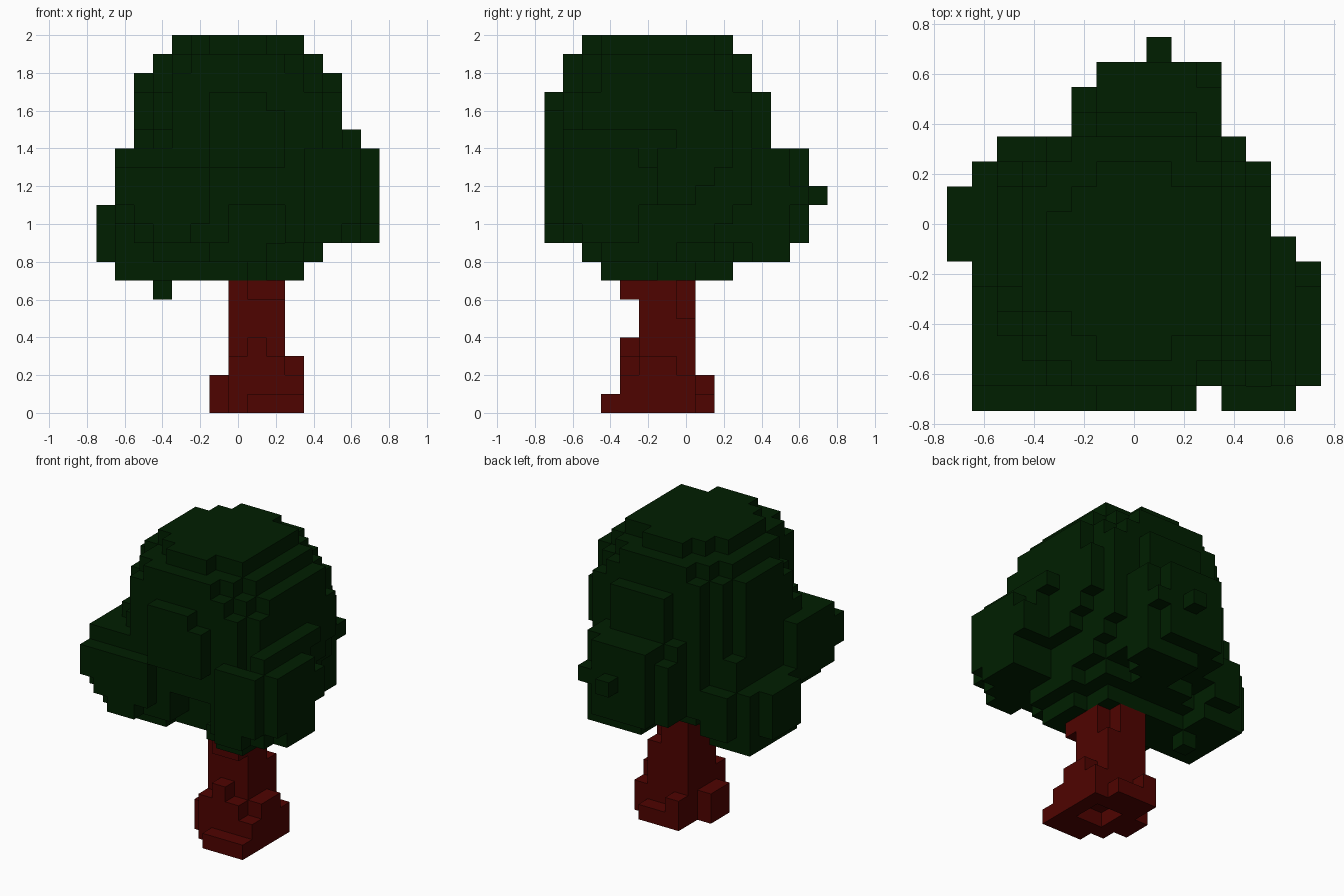
import bpy, bmesh
from mathutils import Vector

if "Cube" in bpy.data.objects:
    bpy.data.objects.remove(bpy.data.objects["Cube"])

S = 0.1  # voxel size; x and y cells are centred on multiples of S, z cells start at 0


def fill(boxes):
    """Cells inside inclusive boxes (x0, x1, y0, y1, z0, z1)."""
    cells = set()
    for x0, x1, y0, y1, z0, z1 in boxes:
        cells |= {(x, y, z) for x in range(x0, x1 + 1)
                  for y in range(y0, y1 + 1) for z in range(z0, z1 + 1)}
    return cells


def voxel_object(name, cells, color):
    """Skin a set of cells with its outer faces, merging flat areas."""
    bm = bmesh.new()
    for c in cells:
        centre = Vector((c[0], c[1], c[2] + 0.5))
        for axis in range(3):
            for sign in (-1, 1):
                n = [0, 0, 0]
                n[axis] = sign
                if tuple(a + b for a, b in zip(c, n)) in cells:
                    continue
                n = Vector(n)
                u = Vector((0, 0, 0))
                u[(axis + 1) % 3] = 0.5
                v = n.cross(u)
                mid = centre + n * 0.5
                bm.faces.new([bm.verts.new((mid + p) * S)
                              for p in (-u - v, u - v, u + v, -u + v)])
    bmesh.ops.remove_doubles(bm, verts=bm.verts, dist=0.001)
    bmesh.ops.dissolve_limit(bm, angle_limit=0.01, verts=bm.verts, edges=bm.edges)
    me = bpy.data.meshes.new(name)
    bm.to_mesh(me)
    bm.free()
    mat = bpy.data.materials.new(name + "_color")
    mat.diffuse_color = (*color, 1)
    mat.use_nodes = True
    mat.node_tree.nodes["Principled BSDF"].inputs["Base Color"].default_value = mat.diffuse_color
    me.materials.append(mat)
    ob = bpy.data.objects.new(name, me)
    bpy.context.collection.objects.link(ob)
    return ob


# Trunk: column, flared roots, hollow under the base
trunk = fill([
    (0, 2, -2, 0, 0, 4), (0, 2, -2, -1, 5, 6), (0, 1, 0, 0, 5, 6),
    (1, 2, -3, -3, 6, 6),
    (0, 2, -3, -3, 0, 2), (1, 1, -3, -3, 3, 3),
    (3, 3, -3, 0, 0, 1), (3, 3, -2, -1, 2, 2),
    (1, 3, -4, -4, 0, 0), (-1, -1, -2, -1, 0, 1),
    (0, 2, 1, 1, 0, 0), (0, 0, 1, 1, 1, 1),
]) - fill([(1, 2, -2, -1, 0, 0)])

# Crown top: stepped dome
top = fill([
    (-1, 1, -5, 2, 19, 19), (-2, 3, -4, 1, 19, 19), (-3, -3, -3, 0, 19, 19),
    (-3, 3, -5, 2, 18, 18), (-4, 4, -3, 1, 18, 18), (-2, 2, -6, 3, 18, 18),
    (4, 4, -4, -4, 18, 18),
    (-4, 4, -3, 2, 17, 17), (-5, 5, -2, 1, 17, 17), (-3, 3, -6, 3, 17, 17),
    (4, 4, -5, -4, 17, 17), (5, 5, -4, -3, 17, 17),
    (-4, 4, -4, 2, 13, 16), (-5, 5, -3, 1, 13, 16), (-3, 4, -6, 3, 13, 16),
    (5, 5, -5, -4, 13, 16), (5, 5, 2, 2, 13, 15), (-1, 2, 4, 4, 13, 16),
    (-5, -4, -4, -4, 13, 14), (-4, -4, -5, -5, 13, 14),
])

# Crown middle: its right and back underside rises outward in steps
middle = fill([
    (-5, 3, -4, 2, 9, 12), (-5, 4, -6, -1, 11, 12), (-3, 3, 3, 3, 9, 12),
    (-5, -1, -6, -5, 9, 10), (3, 5, -6, -3, 9, 12),
    (4, 4, -2, 1, 9, 12), (4, 4, 2, 2, 10, 12), (4, 4, 3, 3, 11, 12),
    (5, 5, -2, 0, 11, 12), (5, 5, 1, 1, 12, 12),
])

# Front: centre panel and the two forward lobes with a recess between
front = fill([
    (-1, 1, -7, -7, 13, 16), (2, 2, -7, -7, 13, 15),
    (-5, -2, -7, -7, 10, 12), (-4, -3, -7, -7, 9, 9),
    (-6, -6, -7, -7, 11, 12), (-6, -4, -6, -3, 10, 13), (-3, -2, -6, -6, 13, 13),
    (4, 6, -7, -7, 10, 13), (4, 5, -7, -7, 9, 9), (6, 6, -6, -2, 11, 14),
    (6, 6, -6, -3, 9, 10), (6, 6, -1, -1, 14, 14),
    (7, 7, -6, -3, 10, 13), (7, 7, -2, -2, 11, 12), (7, 7, -5, -3, 9, 9),
])

# Left lobe, low on the crown
left = fill([
    (-6, -4, -2, 2, 7, 10), (-7, -7, -1, 1, 8, 10), (-5, -4, 3, 3, 8, 10),
    (-4, -4, 0, 0, 6, 6),
])

# Back lobe
back = fill([
    (0, 3, 4, 5, 8, 8), (0, 2, 3, 3, 8, 8), (-1, 3, 3, 5, 9, 13),
    (-2, -2, 4, 5, 9, 12), (-2, -2, 4, 4, 13, 13),
    (-1, 2, 6, 6, 9, 13), (3, 3, 6, 6, 11, 11), (1, 1, 7, 7, 11, 11),
])

# Underside around the trunk
under = fill([
    (-3, 3, -4, 1, 8, 8), (4, 4, -4, -1, 8, 8), (-2, 1, 2, 2, 8, 8),
    (2, 3, -5, -5, 8, 8), (-4, -2, -5, -3, 8, 8),
    (-3, -1, -2, 0, 7, 7), (2, 3, -4, -4, 7, 7), (1, 3, -3, -2, 7, 7),
    (0, 2, -2, 0, 7, 7),
])

voxel_object("trunk", trunk, (0.078, 0.001, 0.0))
voxel_object("foliage", top | middle | front | left | back | under,
             (0.0, 0.0135, 0.0))
